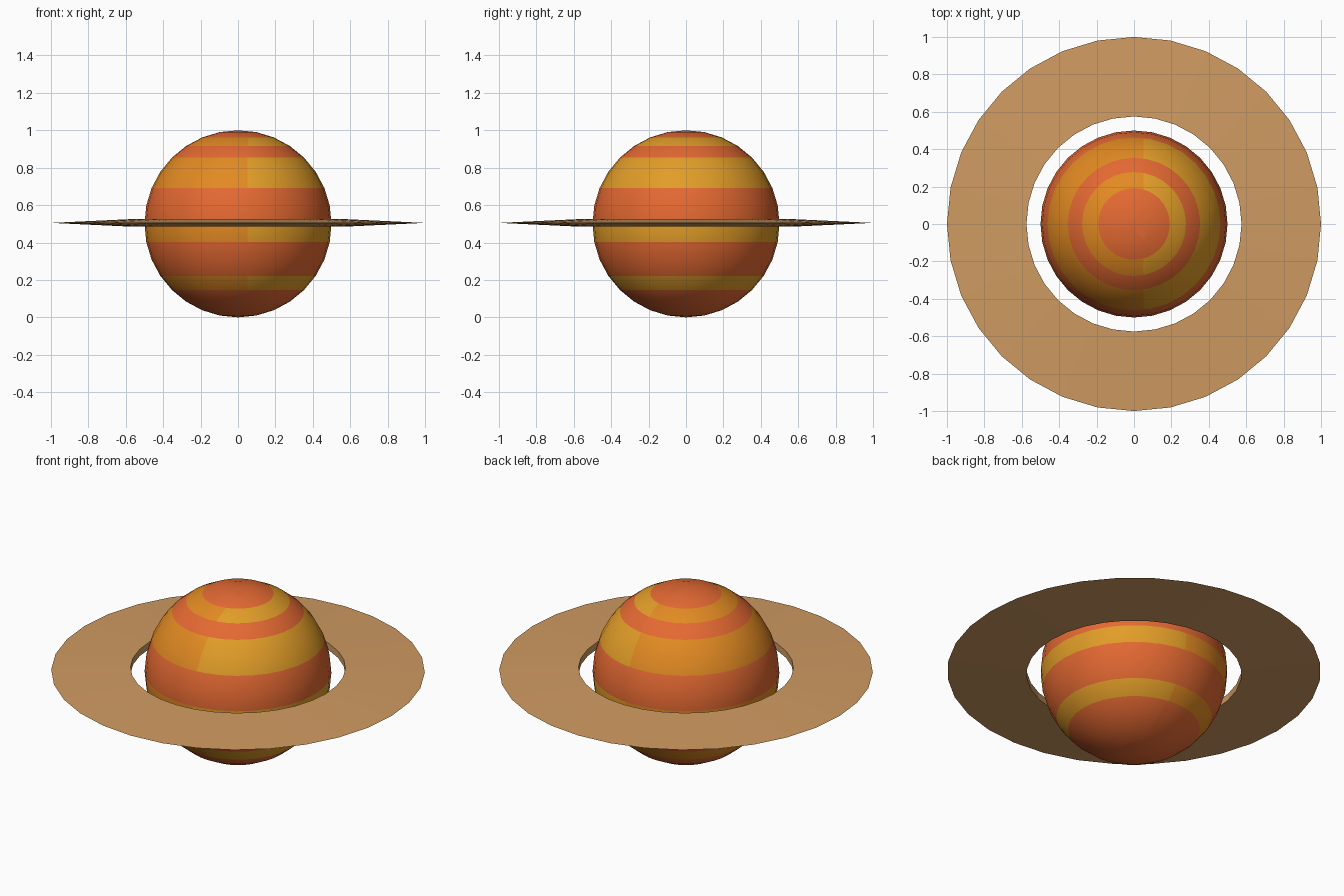
import bpy, bmesh, math
from mathutils import Matrix, Vector

if "Cube" in bpy.data.objects:
    bpy.data.objects.remove(bpy.data.objects["Cube"])

SEG, RINGS, R = 32, 16, 0.5


def srgb(*c):
    lin = [(v / 255 / 12.92) if v < 10 else ((v / 255 + 0.055) / 1.055) ** 2.4 for v in c]
    return (*lin, 1.0)


def material(name, *c):
    m = bpy.data.materials.new(name)
    m.diffuse_color = srgb(*c)
    m.use_nodes = True
    m.node_tree.nodes["Principled BSDF"].inputs["Base Color"].default_value = m.diffuse_color
    return m


red = material("red orange", 228, 105, 50)
orange = material("orange", 226, 138, 34)
yellow = material("golden yellow", 226, 157, 40)
tan = material("tan", 208, 155, 98)


def finish(bm, name, mats):
    me = bpy.data.meshes.new(name)
    bm.to_mesh(me)
    bm.free()
    ob = bpy.data.objects.new(name, me)
    bpy.context.collection.objects.link(ob)
    for m in mats:
        me.materials.append(m)
    return ob


# Planet: banded sphere, stripes follow the latitude rows (row 0 = top)
STRIPE_ROWS = {2, 4, 5, 8, 11}
bm = bmesh.new()
bmesh.ops.create_uvsphere(bm, u_segments=SEG, v_segments=RINGS, radius=R)


def row_of(f):
    top = max(v.co.z for v in f.verts)
    return round(math.acos(max(-1, min(1, top / R))) / math.pi * RINGS)


striped = [f for f in bm.faces if row_of(f) in STRIPE_ROWS]
for f in bm.faces:
    f.material_index = 1 if f in striped else 0
    f.smooth = True
# split the sphere so the stripes turn yellow on the +x side
bmesh.ops.bisect_plane(bm, geom=bm.verts[:] + bm.edges[:] + bm.faces[:],
                       plane_co=Vector((0.05, 0, 0)), plane_no=Vector((1, 0, 0)))
for f in bm.faces:
    if f.material_index == 1 and f.calc_center_median().x > 0.05:
        f.material_index = 2
bmesh.ops.translate(bm, verts=bm.verts, vec=(0, 0, R))
finish(bm, "planet", [red, orange, yellow])

# Ring: thin triangular section, thick inside and sharp outside
bm = bmesh.new()
profile = [(1.0, 0.505), (0.575, 0.525), (0.575, 0.485)]
loops = []
for i in range(SEG):
    a = 2 * math.pi * i / SEG
    loops.append([bm.verts.new((r * math.cos(a), r * math.sin(a), z)) for r, z in profile])
for i in range(SEG):
    p, q = loops[i], loops[(i + 1) % SEG]
    for j in range(3):
        k = (j + 1) % 3
        bm.faces.new((p[j], q[j], q[k], p[k]))
bmesh.ops.recalc_face_normals(bm, faces=bm.faces)
finish(bm, "ring", [tan])
